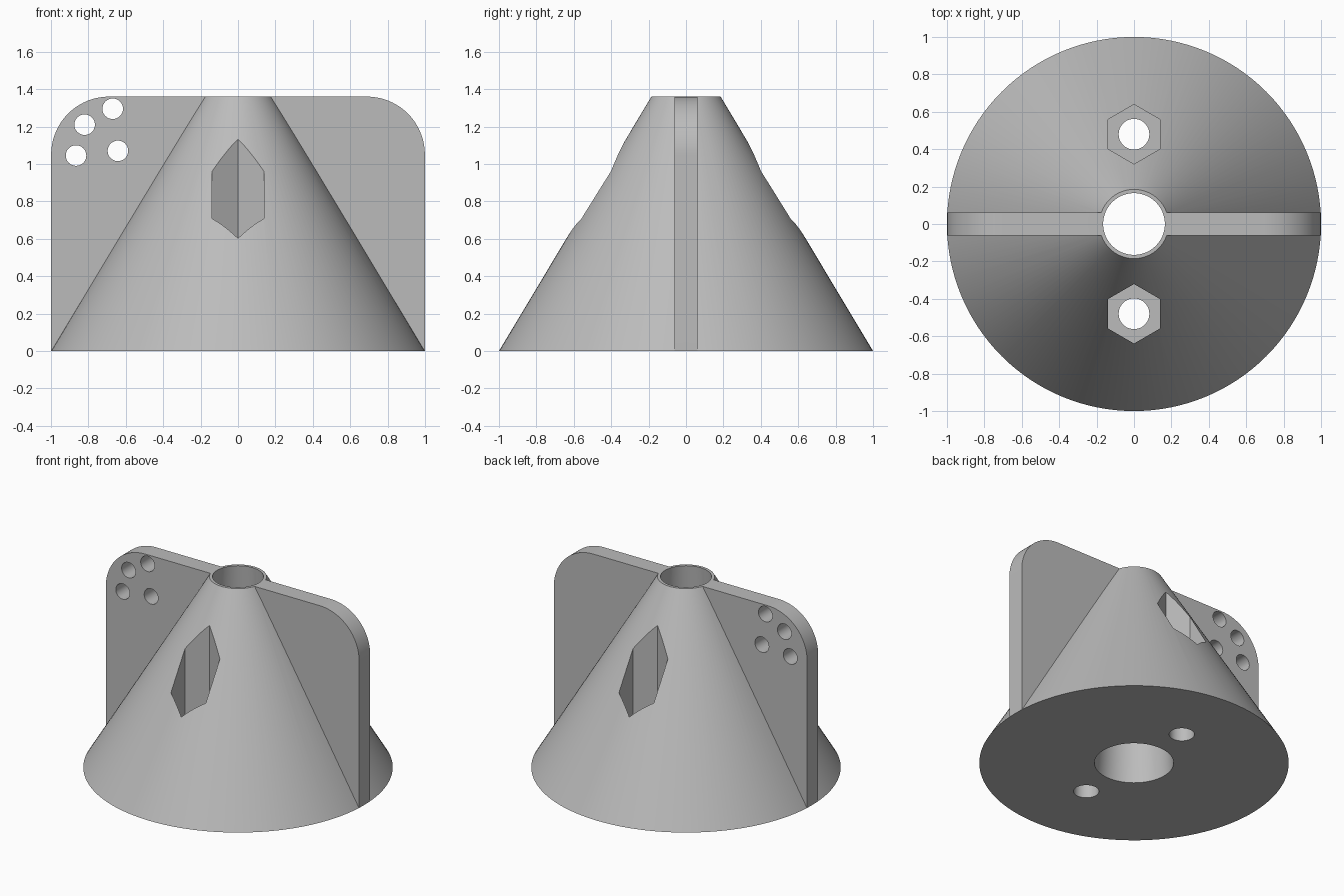
import bpy
import bmesh
from math import radians, pi, sin, cos

if "Cube" in bpy.data.objects:
    bpy.data.objects.remove(bpy.data.objects["Cube"], do_unlink=True)

HEIGHT = 1.36
grey = bpy.data.materials.new("plain_grey")
grey.use_nodes = True
color = (0.5, 0.5, 0.5, 1)
grey.diffuse_color = color
grey.node_tree.nodes["Principled BSDF"].inputs["Base Color"].default_value = color


def tube(name, r_low, r_top, z_low, z_top, x=0, y=0, sides=64, turn=0):
    """Upright cylinder, cone or prism."""
    bpy.ops.mesh.primitive_cone_add(
        vertices=sides, radius1=r_low, radius2=r_top, depth=z_top - z_low,
        location=(x, y, (z_low + z_top) / 2), rotation=(0, 0, turn))
    obj = bpy.context.object
    obj.name = name
    obj.data.materials.append(grey)
    return obj


def combine(target, other, operation):
    """Boolean the other object into the target and remove it."""
    mod = target.modifiers.new(operation.title(), 'BOOLEAN')
    mod.operation = operation
    mod.solver = 'EXACT'
    mod.object = other
    bpy.context.view_layer.objects.active = target
    bpy.ops.object.modifier_apply(modifier=mod.name)
    bpy.data.objects.remove(other, do_unlink=True)


def rounded_fin(name, half_width, half_thick, radius, steps=24):
    """Upright plate with two rounded top corners."""
    outline = [(-half_width, 0), (half_width, 0)]
    for side, start in ((1, 0), (-1, pi / 2)):
        for i in range(steps + 1):
            a = start + pi / 2 * i / steps
            outline.append((side * (half_width - radius) + radius * cos(a),
                            HEIGHT - radius + radius * sin(a)))
    bm = bmesh.new()
    face = bm.faces.new([bm.verts.new((x, -half_thick, z)) for x, z in outline])
    out = bmesh.ops.extrude_face_region(bm, geom=[face])
    moved = [v for v in out["geom"] if isinstance(v, bmesh.types.BMVert)]
    bmesh.ops.translate(bm, verts=moved, vec=(0, 2 * half_thick, 0))
    bmesh.ops.recalc_face_normals(bm, faces=bm.faces)
    mesh = bpy.data.meshes.new(name)
    bm.to_mesh(mesh)
    bm.free()
    obj = bpy.data.objects.new(name, mesh)
    bpy.context.collection.objects.link(obj)
    mesh.materials.append(grey)
    return obj


# Cone body with the upright fin through its middle
body = tube("finned_cone", 1, 0.185, 0, HEIGHT, sides=128)
combine(body, rounded_fin("fin", 0.999, 0.062, 0.31), 'UNION')

# Tapered centre bore, continued a little past both ends
slope = (0.165 - 0.256) / HEIGHT
over = 0.1
combine(body, tube("bore_cutter", 0.256 - slope * over, 0.165 + slope * over,
                   -over, HEIGHT + over), 'DIFFERENCE')

# Hexagonal nut pockets and bolt holes, front and back
for y in (-0.48, 0.48):
    combine(body, tube("nut_cutter", 0.159, 0.159, 0.2, 1.5, y=y, sides=6), 'DIFFERENCE')
    combine(body, tube("bolt_cutter", 0.082, 0.082, -0.1, 0.5, y=y, sides=48), 'DIFFERENCE')

# Four small holes in the right-hand top corner of the fin
for x, z in ((-0.67, 1.295), (-0.82, 1.21), (-0.866, 1.045), (-0.642, 1.07)):
    cutter = tube("fin_hole_cutter", 0.055, 0.055, -0.2, 0.2, sides=32)
    cutter.location = (x, 0, z)
    cutter.rotation_euler = (radians(90), 0, 0)
    combine(body, cutter, 'DIFFERENCE')

# Smooth the round walls, keep the edges sharp
bpy.ops.object.select_all(action='DESELECT')
body.select_set(True)
bpy.context.view_layer.objects.active = body
bpy.ops.object.shade_smooth_by_angle(angle=radians(20))
